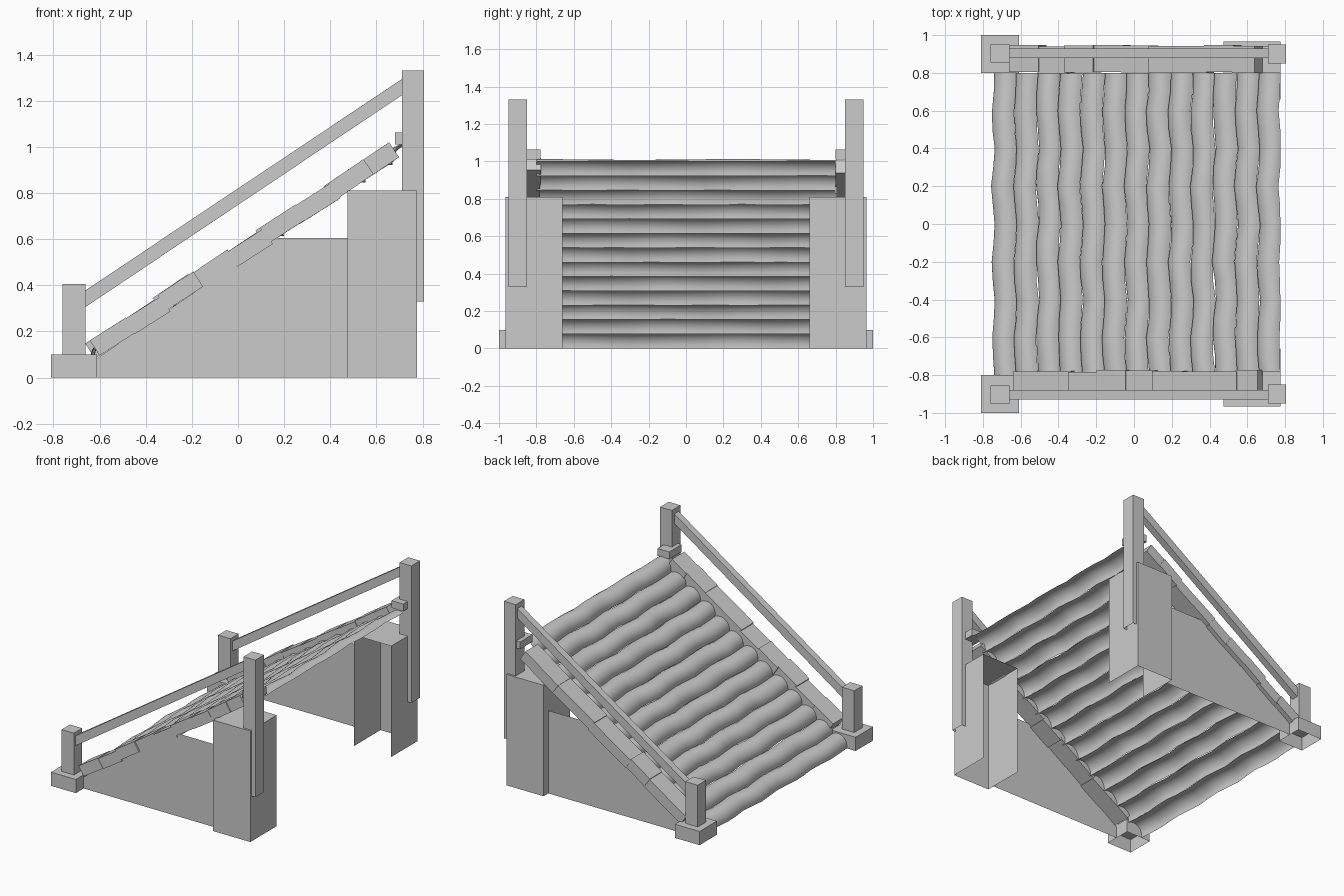
import bpy, bmesh, math, random
from mathutils import Vector

random.seed(4)
old = bpy.data.objects.get("Cube")
if old:
    bpy.data.objects.remove(old)

mat = bpy.data.materials.new("plain grey")
mat.use_nodes = True
GREY = (0.6, 0.6, 0.6, 1)
mat.diffuse_color = GREY
mat.node_tree.nodes["Principled BSDF"].inputs["Base Color"].default_value = GREY

SLOPE = 0.657
ANGLE = math.atan(SLOPE)
ALONG = Vector((math.cos(ANGLE), 0, math.sin(ANGLE)))
NORMAL = Vector((-math.sin(ANGLE), 0, math.cos(ANGLE)))
FOOT = Vector((-0.745, 0, 0))      # lower end of the ramp


def finish(name, bm):
    mesh = bpy.data.meshes.new(name)
    bm.to_mesh(mesh)
    bm.free()
    obj = bpy.data.objects.new(name, mesh)
    bpy.context.collection.objects.link(obj)
    mesh.materials.append(mat)
    return obj


def extrude_profile(name, profile, y0, y1, skip=None):
    """Extrude an x-z outline along y; skip(normal) leaves a side open."""
    bm = bmesh.new()
    a = [bm.verts.new((x, y0, z)) for x, z in profile]
    b = [bm.verts.new((x, y1, z)) for x, z in profile]
    n = len(profile)
    bm.faces.new(a)
    bm.faces.new(b[::-1])
    for i in range(n):
        j = (i + 1) % n
        bm.faces.new((a[j], a[i], b[i], b[j]))
    bmesh.ops.recalc_face_normals(bm, faces=bm.faces)
    if skip:
        bm.normal_update()
        gone = [f for f in bm.faces if skip(f.normal)]
        bmesh.ops.delete(bm, geom=gone, context='FACES')
    return finish(name, bm)


def box(name, x0, x1, y0, y1, z0, z1, skip=None):
    return extrude_profile(name, [(x0, z0), (x1, z0), (x1, z1), (x0, z1)], y0, y1, skip)


def no_bottom(n):
    return n.z < -0.9


def tile(name, x, length, lift, tilt, y0, y1):
    """Slab lying on the slope, starting at bottom corner x."""
    start = Vector((x, 0, SLOPE * (x - FOOT.x))) + NORMAL * lift
    d = Vector((math.cos(ANGLE + tilt), 0, math.sin(ANGLE + tilt)))
    up = Vector((-d.z, 0, d.x)) * 0.078
    pts = [start, start + d * length, start + d * length + up, start + up]
    return extrude_profile(name, [(p.x, p.z) for p in pts], y0, y1)


for s, side in ((-1, "right"), (1, "left")):
    def span(inner, outer):
        return sorted((s * inner, s * outer))

    # Footing and posts
    box(side + "_footing", -0.81, -0.61, *span(0.80, 1.0), 0, 0.10, no_bottom)
    box(side + "_low_post", -0.76, -0.66, *span(0.855, 0.95), 0.10, 0.405, no_bottom)
    box(side + "_high_post", 0.71, 0.805, *span(0.85, 0.95), 0.33, 1.33, no_bottom)

    # Handrail
    extrude_profile(side + "_handrail",
                    [(-0.67, 0.30), (0.72, 1.23), (0.72, 1.30), (-0.67, 0.372)],
                    *span(0.88, 0.93))

    # Pier, open underneath and towards the middle
    box(side + "_pier", 0.475, 0.775, *span(0.66, 0.965), 0, 0.81,
        lambda n: n.z < -0.9 or n.y * s < -0.9)

    # Thin side wall
    bm = bmesh.new()
    wall = [(-0.61, 0), (0.475, 0), (0.475, 0.605), (0.16, 0.605), (-0.61, 0.085)]
    face = bm.faces.new([bm.verts.new((x, s * 0.91, z)) for x, z in wall])
    if s > 0:
        face.normal_flip()
    finish(side + "_side_wall", bm)

    # Row of edging slabs
    y0, y1 = (-0.92, -0.778) if s < 0 else (0.80, 0.943)
    for i in range(9):
        x = -0.60 + i * 0.148 - (0.02 if s > 0 else 0)
        lift = (0.0, -0.006, 0.004)[i % 3] + (0.008 if i == 7 else 0)
        dy = random.uniform(-0.006, 0.006)
        tile(f"{side}_edge_slab_{i + 1}", x, 0.185 if i < 8 else 0.14, lift,
             random.uniform(-0.02, 0.02), y0 + dy, y1 + dy)
    box(side + "_top_slab", 0.68, 0.775, y0, y1, 1.01, 1.063)

# Log deck: arched shells, slightly wavy along their length
LOGS, RINGS, ARC = 13, 16, 8
PITCH = 1.52 / LOGS / math.cos(ANGLE)
RISE = 0.045
RADIUS = (PITCH ** 2 / 4 + RISE ** 2) / (2 * RISE)
HALF = math.asin(PITCH / 2 / RADIUS)
for k in range(LOGS):
    bm = bmesh.new()
    phase = random.uniform(-0.5, 0.5)
    rows = []
    for r in range(RINGS + 1):
        y = -0.80 + 1.6 * r / RINGS
        shift = 0.009 * math.cos(5 * math.pi * y + phase) * math.cos(y) + random.uniform(-0.003, 0.003)
        swell = 1 + 0.07 * math.sin(6 * y + k * 2.1)
        row = []
        for c in range(ARC + 1):
            t = -HALF + 2 * HALF * c / ARC
            u = (k + 0.5) * PITCH + RADIUS * math.sin(t)
            h = RADIUS * (math.cos(t) - math.cos(HALF)) * swell
            p = FOOT + ALONG * u + NORMAL * h
            row.append(bm.verts.new((min(p.x + shift, 0.775), y, p.z)))
        rows.append(row)
    for a, b in zip(rows, rows[1:]):
        for c in range(ARC):
            f = bm.faces.new((a[c], a[c + 1], b[c + 1], b[c]))
            f.smooth = True
    finish(f"deck_log_{k + 1}", bm)
